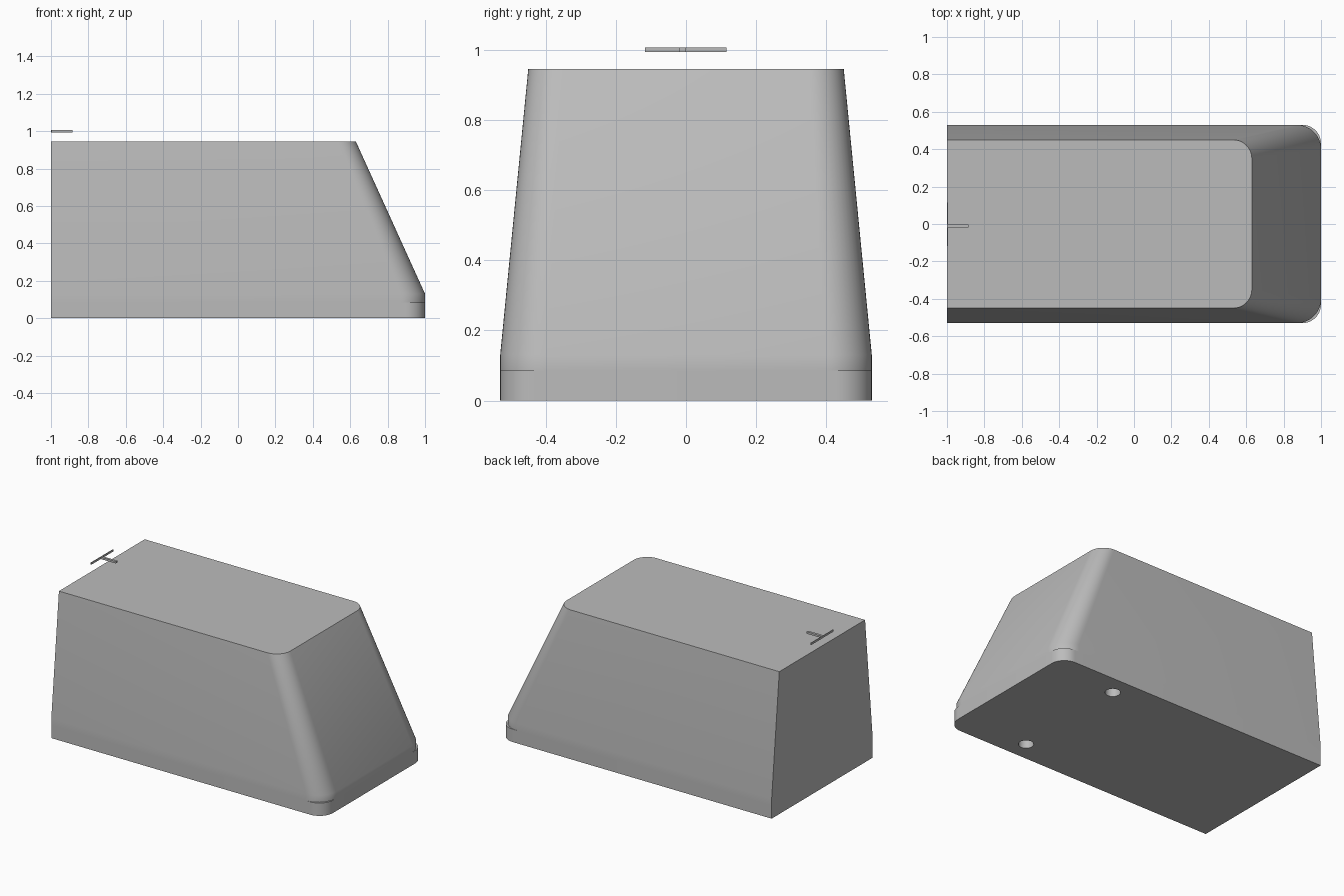
import bpy, bmesh
from math import sin, cos, pi, radians

cube = bpy.data.objects.get("Cube")
if cube:
    bpy.data.objects.remove(cube, do_unlink=True)

# Single grey finish
grey = bpy.data.materials.new("plain_grey")
grey.use_nodes = True
COLOUR = (0.5, 0.5, 0.5, 1)
grey.diffuse_color = COLOUR
grey.node_tree.nodes["Principled BSDF"].inputs["Base Color"].default_value = COLOUR

BACK = -1.0
STEPS = 12


def add_object(name, bm):
    bmesh.ops.recalc_face_normals(bm, faces=bm.faces)
    mesh = bpy.data.meshes.new(name)
    bm.to_mesh(mesh)
    bm.free()
    mesh.materials.append(grey)
    obj = bpy.data.objects.new(name, mesh)
    bpy.context.collection.objects.link(obj)
    return obj


def outline(z, nose, half, r):
    """Square at the back, rounded at the two nose corners."""
    arc = [(nose - r + r * sin(a), -half + r - r * cos(a))
           for a in (i * pi / 2 / STEPS for i in range(STEPS + 1))]
    right = [(BACK, -half)] + arc
    left = [(x, -y) for x, y in reversed(right)]
    return [(x, y, z) for x, y in right + left]


def loft(name, sections):
    bm = bmesh.new()
    rings = [[bm.verts.new(p) for p in outline(*s)] for s in sections]
    count = len(rings[0])
    for low, high in zip(rings, rings[1:]):
        for i in range(count):
            j = (i + 1) % count
            bm.faces.new((low[i], low[j], high[j], high[i]))
    bm.faces.new(rings[0][::-1])
    bm.faces.new(rings[-1])
    return add_object(name, bm)


def box(name, low, high):
    bm = bmesh.new()
    bmesh.ops.create_cube(bm, size=1)
    for v in bm.verts:
        v.co = [lo + (c + 0.5) * (hi - lo) for lo, hi, c in zip(low, high, v.co)]
    return add_object(name, bm)


def smooth(obj):
    bpy.ops.object.select_all(action="DESELECT")
    obj.select_set(True)
    bpy.context.view_layer.objects.active = obj
    bpy.ops.object.shade_smooth_by_angle(angle=radians(30))


# Base lip with tight corners, and tapered body with softer corners
LIP = 0.085
base = loft("base_lip", [(0, 1, 0.53, 0.1), (LIP, 1, 0.53, 0.1)])
body = loft("tapered_body", [(LIP, 1, 0.53, 0.13), (0.13, 1, 0.53, 0.13),
                             (0.945, 0.63, 0.45, 0.1)])

# Two round sockets in the underside
bm = bmesh.new()
for side in (-1, 1):
    made = bmesh.ops.create_cone(bm, cap_ends=True, segments=32, radius1=0.046,
                                 radius2=0.046, depth=0.15)
    bmesh.ops.translate(bm, verts=made["verts"], vec=(0.5, 0.4 * side, 0))
cutter = add_object("socket_cutter", bm)
cutter.hide_render = True
cutter.hide_viewport = True
cut = base.modifiers.new("sockets", "BOOLEAN")
cut.object = cutter
cut.operation = "DIFFERENCE"
cut.solver = "EXACT"

# Bake the sockets so that the smoothing angle covers them
bpy.context.view_layer.update()
baked = bpy.data.meshes.new_from_object(
    base.evaluated_get(bpy.context.evaluated_depsgraph_get()))
base.modifiers.clear()
base.data = baked
bpy.data.objects.remove(cutter, do_unlink=True)

smooth(base)
smooth(body)

# Small T-shaped marker floating above the back edge
box("marker_crossbar", (BACK, -0.117, 0.994), (BACK + 0.005, 0.115, 1.007))
box("marker_stem", (BACK + 0.005, -0.018, 0.994), (-0.885, -0.002, 1.007))
